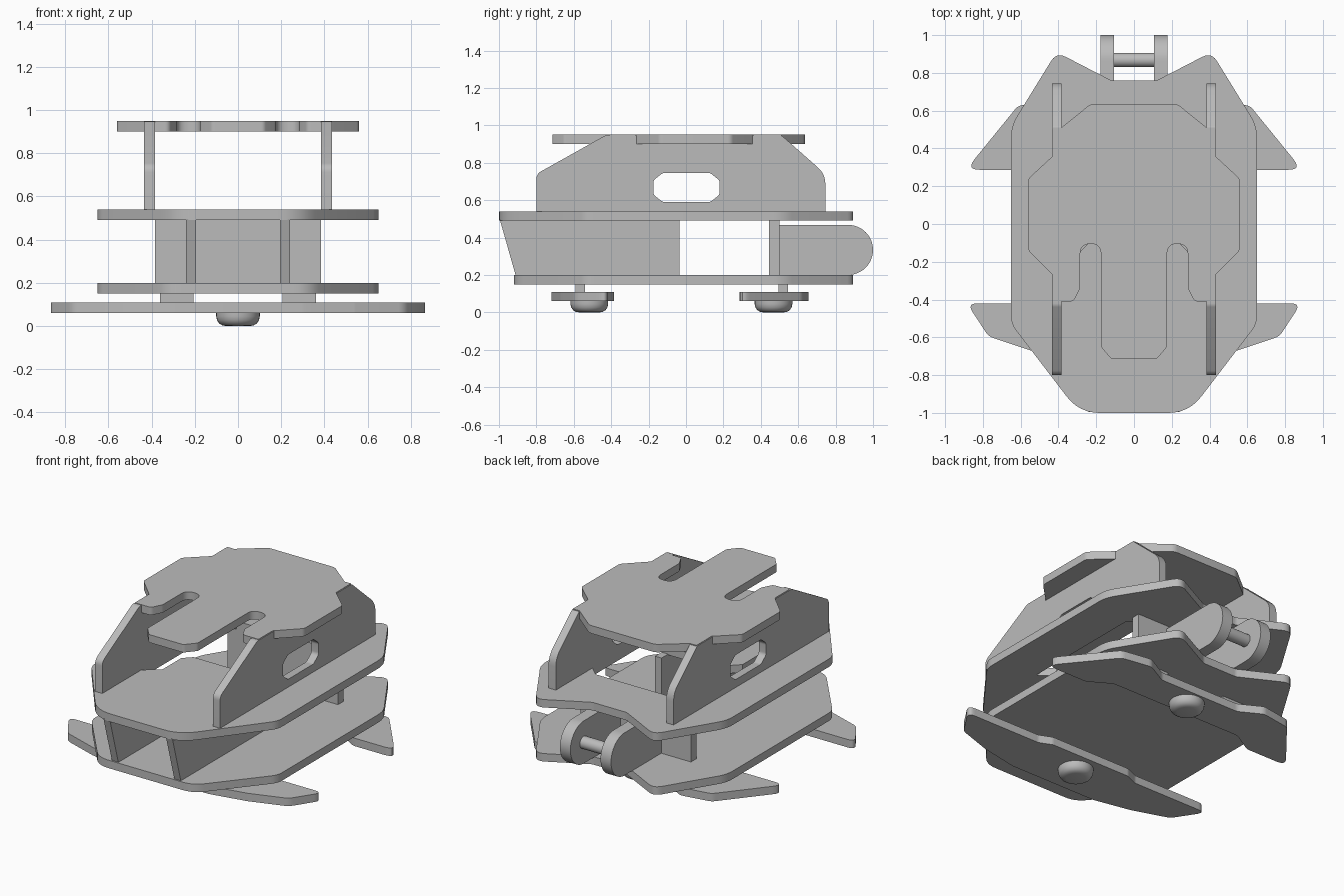
import bpy
import bmesh
from math import pi, cos, sin, tan
from mathutils import Matrix, Vector

cube = bpy.data.objects.get("Cube")
if cube:
    bpy.data.objects.remove(cube, do_unlink=True)

grey = bpy.data.materials.new("plain_grey")
grey.use_nodes = True
colour = (0.5, 0.5, 0.5, 1)
grey.diffuse_color = colour
grey.node_tree.nodes["Principled BSDF"].inputs["Base Color"].default_value = colour

# Profile drawn in the (y, z) plane, thickness along x
SIDEWAYS = Matrix(((0, 0, 1, 0), (1, 0, 0, 0), (0, 1, 0, 0), (0, 0, 0, 1)))


def finish(name, mesh):
    mesh.materials.clear()
    mesh.materials.append(grey)
    ob = bpy.data.objects.new(name, mesh)
    bpy.context.collection.objects.link(ob)
    bpy.ops.object.select_all(action="DESELECT")
    ob.select_set(True)
    bpy.context.view_layer.objects.active = ob
    bpy.ops.object.shade_smooth_by_angle(angle=pi / 5)
    return ob


def rounded(points, steps=6):
    """Round each corner that carries a third value, its radius."""
    out = []
    n = len(points)
    for i, p in enumerate(points):
        c = Vector(p[:2])
        if len(p) < 3:
            out.append(c)
            continue
        a = (Vector(points[i - 1][:2]) - c)
        b = (Vector(points[(i + 1) % n][:2]) - c)
        half = a.angle(b) / 2
        d = min(p[2] / tan(half), a.length * 0.49, b.length * 0.49)
        s, e = c + a.normalized() * d, c + b.normalized() * d
        for k in range(steps + 1):
            t = k / steps
            out.append(s * (1 - t) ** 2 + c * 2 * t * (1 - t) + e * t * t)
    return out


def mirrored(half):
    """Close a right-hand half outline across x = 0."""
    return half + [(-p[0], *p[1:]) for p in reversed(half)]


def plate(name, outlines, low, high, matrix=Matrix()):
    """Flat plate from an outline, with further outlines as holes."""
    cu = bpy.data.curves.new(name, "CURVE")
    cu.dimensions = "2D"
    cu.fill_mode = "BOTH"
    cu.extrude = (high - low) / 2
    for outline in outlines:
        pts = rounded(outline)
        sp = cu.splines.new("POLY")
        sp.points.add(len(pts) - 1)
        for q, p in zip(sp.points, pts):
            q.co = (p.x, p.y, 0, 1)
        sp.use_cyclic_u = True
    tmp = bpy.data.objects.new(name + "_curve", cu)
    bpy.context.collection.objects.link(tmp)
    bpy.context.view_layer.update()
    dg = bpy.context.evaluated_depsgraph_get()
    mesh = bpy.data.meshes.new_from_object(tmp.evaluated_get(dg))
    bpy.data.objects.remove(tmp, do_unlink=True)
    mesh.transform(matrix @ Matrix.Translation((0, 0, (low + high) / 2)))
    bm = bmesh.new()
    bm.from_mesh(mesh)
    bmesh.ops.remove_doubles(bm, verts=bm.verts, dist=0.0002)
    bmesh.ops.recalc_face_normals(bm, faces=bm.faces)
    bm.to_mesh(mesh)
    bm.free()
    return finish(name, mesh)


def side_pair(name, outlines, inner, outer):
    plate(name + "_left", outlines, inner, outer, SIDEWAYS)
    plate(name + "_right", outlines, -outer, -inner, SIDEWAYS)


def box(name, x, y, z):
    plate(name, [[(x[0], y[0]), (x[1], y[0]), (x[1], y[1]), (x[0], y[1])]], *z)


def lathe(name, profile, matrix, segments=32):
    bm = bmesh.new()
    rings = [[bm.verts.new((r * cos(2 * pi * k / segments), r * sin(2 * pi * k / segments), z))
              for k in range(segments)] for r, z in profile]
    for a, b in zip(rings, rings[1:]):
        for k in range(segments):
            j = (k + 1) % segments
            bm.faces.new((a[k], a[j], b[j], b[k]))
    bm.faces.new(rings[0])
    bm.faces.new(rings[-1])
    bmesh.ops.recalc_face_normals(bm, faces=bm.faces)
    bm.transform(matrix)
    mesh = bpy.data.meshes.new(name)
    bm.to_mesh(mesh)
    bm.free()
    finish(name, mesh)


# Main decks: the upper one has a central opening
rear = [(0.65, -0.53, 0.12), (0.65, 0.52, 0.2), (0.41, 0.91, 0.06), (0.12, 0.76, 0.05)]
opening = mirrored([(0.24, -0.1), (0.29, -0.15), (0.29, -0.34), (0.385, -0.41),
                    (0.385, 0.38), (0.32, 0.44)])
plate("upper_deck", [mirrored([(0.29, -1, 0.22)] + rear), opening], 0.49, 0.54)
plate("lower_deck", [mirrored([(0.33, -0.92, 0.15)] + rear)], 0.15, 0.2)

# Top plate with a front tongue between two slots
plate("top_plate", [mirrored([
    (0.12, -0.715, 0.03), (0.175, -0.65, 0.03), (0.175, -0.105, 0.055), (0.285, -0.105, 0.055),
    (0.285, -0.34, 0.03), (0.32, -0.41, 0.03), (0.43, -0.41), (0.43, -0.27),
    (0.56, -0.14, 0.04), (0.56, 0.24, 0.04), (0.43, 0.36), (0.43, 0.51), (0.385, 0.51),
    (0.23, 0.635, 0.06)])], 0.9, 0.95)

# Side plates with a rounded slot
slot = [(-0.175, 0.63, 0.03), (-0.125, 0.59, 0.03), (0.13, 0.59, 0.03), (0.18, 0.63, 0.03),
        (0.18, 0.705, 0.03), (0.13, 0.745, 0.03), (-0.125, 0.745, 0.03), (-0.175, 0.705, 0.03)]
side_pair("side_plate", [[(-0.8, 0.53), (0.745, 0.53), (0.745, 0.74, 0.12),
                          (0.51, 0.947, 0.04), (-0.43, 0.947, 0.04), (-0.8, 0.74, 0.05)], slot],
          0.385, 0.435)

# Spacers between the decks
side_pair("front_spacer", [[(-0.995, 0.495), (-0.91, 0.195), (-0.035, 0.195), (-0.035, 0.495)]],
          0.195, 0.24)
box("rear_spacer", (-0.385, 0.385), (0.445, 0.5), (0.195, 0.495))

# Rear hinge: two rounded lugs and a pin
lug = [(0.49, 0.2), (0.49, 0.468)]
lug += [(0.866 + 0.134 * cos(t), 0.334 + 0.134 * sin(t))
        for t in (pi / 2 - pi * k / 24 for k in range(25))]
side_pair("hinge_lug", [lug], 0.105, 0.178)
lathe("hinge_pin", [(0.038, -0.12), (0.038, 0.12)],
      Matrix.Translation((0, 0.868, 0.334)) @ Matrix.Rotation(pi / 2, 4, "Y"))

# Foot bars with swept tips
plate("front_foot_bar", [mirrored([
    (0.3, -0.72, 0.2), (0.54, -0.672, 0.1), (0.77, -0.595, 0.08), (0.885, -0.42, 0.03),
    (0.36, -0.42, 0.05), (0.28, -0.385, 0.05)])], 0.06, 0.11)
plate("rear_foot_bar", [mirrored([
    (0.46, 0.37, 0.06), (0.6, 0.287, 0.06), (0.89, 0.287, 0.035), (0.615, 0.625, 0.06),
    (0.42, 0.657, 0.06), (0.28, 0.58, 0.06)])], 0.06, 0.11)

# Pegs and round feet under the lower deck
for where, foot_y, peg_y in (("front", -0.517, -0.565), ("rear", 0.468, 0.52)):
    for side, s in (("left", 1), ("right", -1)):
        box(f"{where}_peg_{side}", sorted((s * 0.205, s * 0.36)),
            (peg_y - 0.025, peg_y + 0.025), (0.105, 0.155))
    lathe(f"{where}_foot",
          [(0.055, 0), (0.072, 0.003), (0.087, 0.012), (0.097, 0.027), (0.101, 0.045), (0.101, 0.065)],
          Matrix.Translation((0, foot_y, 0)))
